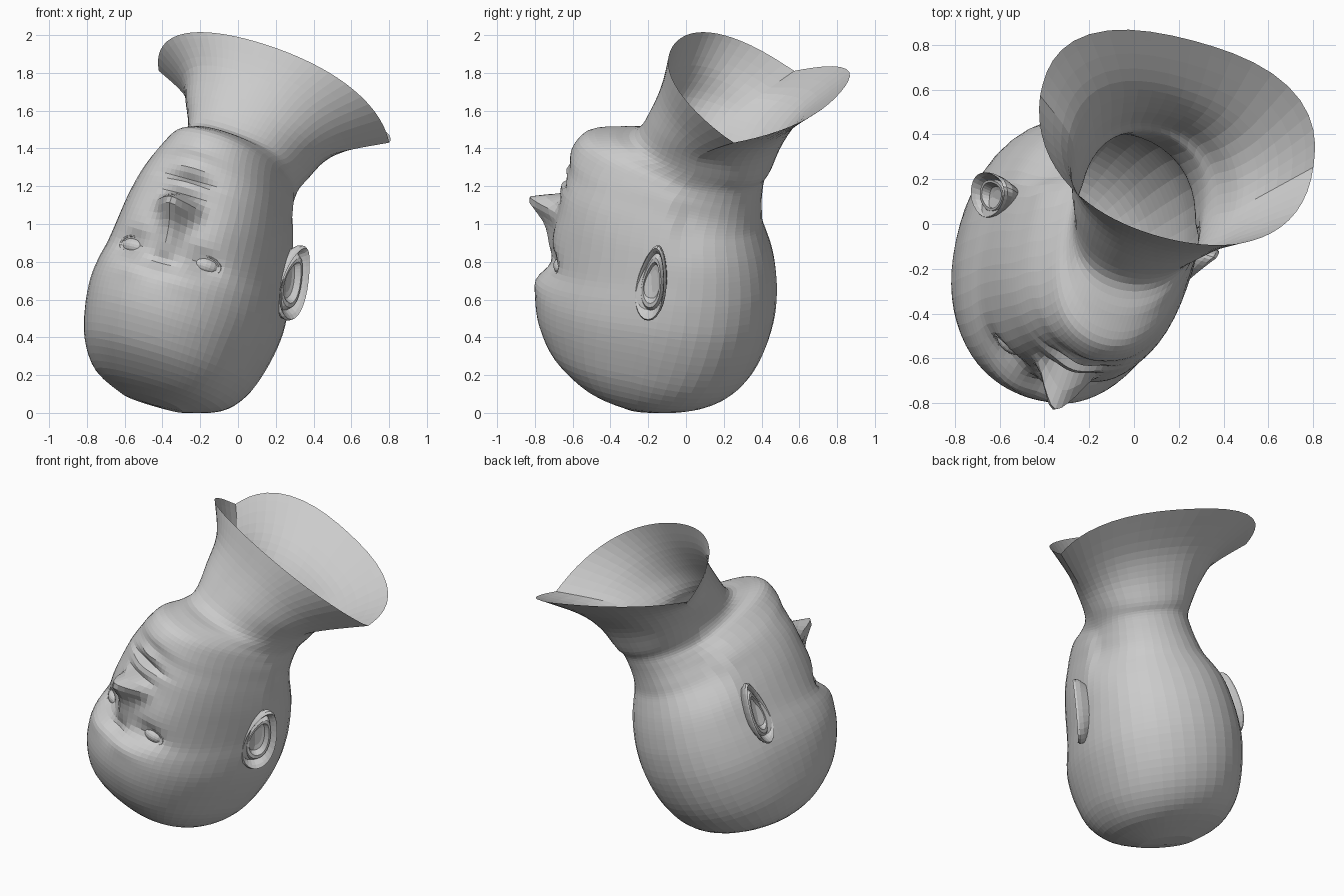
import bpy, bmesh
from math import sin, cos, pi, exp
from mathutils import Vector, Matrix

if "Cube" in bpy.data.objects:
    bpy.data.objects.remove(bpy.data.objects["Cube"])

# Head frame: side / forward / up axes of the upside-down, tilted head
up = Vector((-.32, -.195, -.927)).normalized()
side = Vector((.92, -.31, -.25))
side = (side - up * side.dot(up)).normalized()
fwd = up.cross(side)
FRAME = Matrix((side, fwd, up)).transposed().to_4x4()
FRAME.translation = (-.18, -.03, .79)
INV = FRAME.inverted()


def add(name, bm):
    bmesh.ops.recalc_face_normals(bm, faces=bm.faces)
    me = bpy.data.meshes.new(name)
    bm.to_mesh(me)
    bm.free()
    ob = bpy.data.objects.new(name, me)
    ob.matrix_world = FRAME
    bpy.context.collection.objects.link(ob)
    return ob


def loft(rings, start=None):
    bm = bmesh.new()
    rows = [[bm.verts.new(p) for p in r] for r in rings]
    n = len(rows[0])
    for a, b in zip(rows, rows[1:]):
        for i in range(n):
            j = (i + 1) % n
            bm.faces.new((a[i], a[j], b[j], b[i]))
    if start is not None:
        tip = bm.verts.new(start)
        for i in range(n):
            bm.faces.new((tip, rows[0][(i + 1) % n], rows[0][i]))
    return bm


# Head rings: front (f, u), back (f, u), half width, widest point (f, u)
HEAD = [
    (.20, .81, -.10, .795, .17, .05, .81),
    (.38, .755, -.33, .70, .345, .03, .73),
    (.56, .65, -.45, .585, .44, .02, .595),
    (.67, .51, -.52, .42, .485, .01, .43),
    (.72, .38, -.545, .22, .505, .0, .26),
    (.725, .28, -.53, .05, .495, .0, .12),
    (.695, .17, -.495, -.08, .475, .0, .0),
    (.69, .02, -.455, -.18, .455, .01, -.12),
    (.69, -.12, -.415, -.26, .435, .03, -.21),
    (.69, -.25, -.385, -.32, .41, .04, -.30),
    (.68, -.36, -.37, -.38, .385, .03, -.38),
    (.69, -.45, -.36, -.44, .355, .02, -.45),
    (.655, -.555, -.355, -.50, .325, .0, -.50),
    (.52, -.61, -.355, -.57, .305, -.02, -.55),
]
# Neck rings in world space: front, back, left, right
NECK = [
    ((-.06, -.26, 1.50), (.12, .44, 1.27), (-.23, .19, 1.46), (.37, .04, 1.27)),
    ((.0, -.17, 1.63), (.17, .50, 1.41), (-.26, .27, 1.59), (.45, .06, 1.35)),
    ((.07, -.10, 1.79), (.22, .60, 1.54), (-.29, .40, 1.69), (.58, .13, 1.39)),
    ((.13, -.06, 1.955), (.26, .82, 1.70), (-.42, .57, 1.81), (.80, .25, 1.43)),
]
keys = []
for k, (a, b, c, d, w, e, g) in enumerate(HEAD):
    o = max(0, k - 10) * .012                   # neck leans off the midline
    keys.append([Vector((0, a, b)), Vector((o, c, d)),
                 Vector((o - w, e, g)), Vector((o + w, e, g))])
keys += [[INV @ Vector(p) for p in ring] for ring in NECK]


def spline(a, b, c, d, t):
    return .5 * (2 * b + (c - a) * t + (2 * a - 5 * b + 4 * c - d) * t * t
                 + (3 * b - a - 3 * c + d) * t ** 3)


def bump(x, y, sx, sy):
    return exp(-(x / sx) ** 2 - (y / sy) ** 2)


def step(x):
    x = min(max(x, 0), 1)
    return x * x * (3 - 2 * x)


# Facial features pushed out of, or into, the smooth head
def sculpt(p):
    s, f, u = p
    if f > .25 and u > -.6:
        a = abs(s)
        t = min(max((.2 - u) / .3, 0), 1)
        drop = step((u + .19) / .06)
        d = .12 * t ** 1.1 * drop * exp(-(s / (.045 + .03 * t)) ** 2)   # nose ridge
        d += .075 * drop * bump(s, u + .10, .065, .07)                  # nose tip
        d += .05 * drop * bump(a - .08, u + .12, .045, .05)             # nostril wings
        d -= .03 * bump(s, u - .19, .08, .05)                           # bridge dip
        d -= .055 * bump(a - .2, u - .13, .09, .06)                     # eye sockets
        d += .015 * bump(a - .14, u - .28, .13, .05)                    # brow
        d += .01 * bump(a - .25, u + .03, .1, .1)                       # cheeks
        d += .035 * bump(s, u + .235, .10, .04)                         # upper lip
        d += .03 * bump(s, u + .335, .09, .04)                          # lower lip
        d -= .04 * bump(s, u + .285, .13, .018)                         # mouth line
        d += .015 * bump(s, u + .45, .10, .06)                          # chin
        f += d
    # Neck is narrower than the jaw, behind the jaw line
    jaw = -.02 - .25 * (u + .2)
    k = step((jaw - f) / .12) * bump(u + .38, 0, .15, 1)
    return Vector((s * (1 - .13 * k) + .015 * k, f, u))


# Head and neck: one open skin from crown to shoulder rim
SEG, SUB = 60, 4
rings = []
last = len(keys) - 1
for k in range(last):
    quad = [keys[max(k - 1, 0)], keys[k], keys[k + 1], keys[min(k + 2, last)]]
    for m in range(SUB + (k == last - 1)):
        F, B, L, R = [spline(*[q[i] for q in quad], m / SUB) for i in range(4)]
        C = (L + R) / 2
        row = k + m / SUB
        face = .035 + .05 * bump(row - 9, 0, 3, 1)        # fuller cheeks and jaw
        back = .03 + .04 * step((row - 13) / 4)
        ring = []
        for i in range(SEG):
            t = 2 * pi * i / SEG
            t -= .45 * sin(t)                   # finer spacing on the face
            x, y = sin(t), cos(t)
            full = 1 + (face if y > 0 else back) * sin(2 * t) ** 2
            p = C + full * (abs(y) * ((F if y > 0 else B) - C)
                            + abs(x) * ((R if x > 0 else L) - C))
            ring.append(sculpt(p))
        rings.append(ring)
add("head_and_neck", loft(rings, (0, .05, .82)))

# Ears: folded dish profile (radius, height) swept round an egg outline
EAR = [(.3, .0), (.45, .005), (.55, .035), (.66, .035), (.76, .012),
       (.86, .04), (.95, .055), (1, .04), (.97, .01), (.75, -.05)]
for sgn, label in ((-1, "left"), (1, "right")):
    ear = []
    for r, h in EAR:
        row = []
        for i in range(28):
            a = 2 * pi * i / 28
            df = r * .09 * cos(a) * (1 + .3 * sin(a))
            du = r * .205 * sin(a)
            hh = h * (1 - .4 * max(0, cos(a)))
            row.append((sgn * (.475 + hh - .4 * df + .06 * du), df - .04 * du, du - .03))
        ear.append(row)
    add(label + "_ear", loft(ear, (sgn * .475, 0, -.03)))

    # Eyeball
    bm = bmesh.new()
    bmesh.ops.create_uvsphere(bm, u_segments=20, v_segments=12, radius=1)
    turn = Matrix.Translation((sgn * .2, .56, .13)) @ Matrix.Rotation(-sgn * .3, 4, 'Z')
    bm.transform(turn @ Matrix.Diagonal((.08, .065, .05, 1)))
    add(label + "_eyeball", bm)

    # Eyelids: almond-shaped rolled rim
    lid = []
    for j in range(8):
        b = 2 * pi * j / 8
        row = []
        for i in range(24):
            a = 2 * pi * i / 24
            k = 1 + .16 * cos(b)
            x, z = .082 * k * cos(a), .046 * k * sin(a)
            row.append(turn @ Vector((x, .045 + .014 * sin(b) - 3 * x * x, z)))
        lid.append(row)
    add(label + "_eyelids", loft(lid + [lid[0]]))
